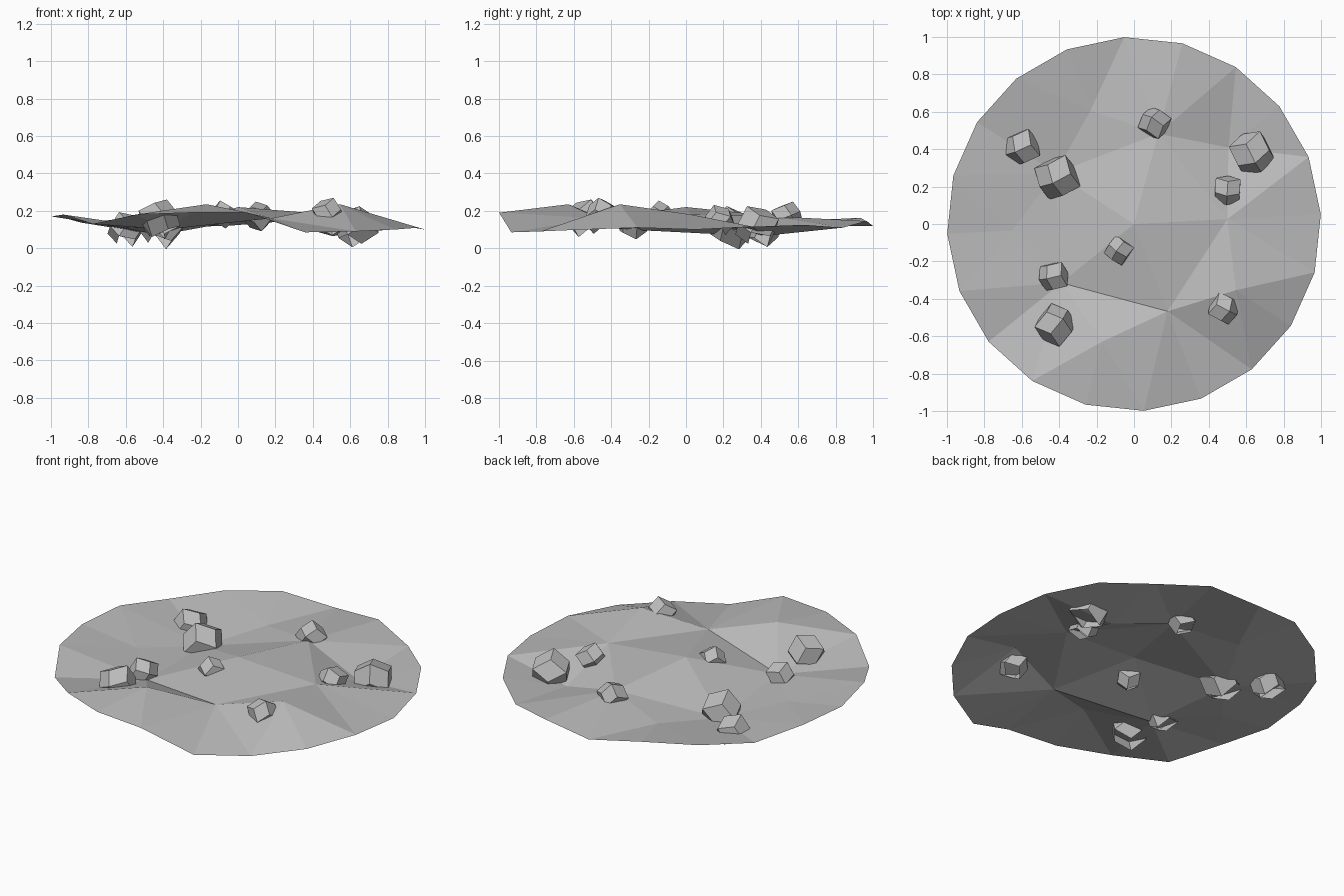
import bpy, bmesh, random
from math import cos, sin, radians
from mathutils import Matrix, Euler

random.seed(4)
cube = bpy.data.objects.get("Cube")
if cube:
    bpy.data.objects.remove(cube, do_unlink=True)

# One plain stone colour
stone = bpy.data.materials.new("grey_stone")
stone.use_nodes = True
grey = (0.5, 0.5, 0.5, 1)
stone.diffuse_color = grey
stone.node_tree.nodes["Principled BSDF"].inputs["Base Color"].default_value = grey


def finish(name, bm):
    mesh = bpy.data.meshes.new(name)
    bm.to_mesh(mesh)
    bm.free()
    mesh.materials.append(stone)
    obj = bpy.data.objects.new(name, mesh)
    bpy.context.collection.objects.link(obj)
    return obj


# Ground: centre, five inner and five middle points, twenty rim points
RIM = [.10, .115, .125, .11, .145, .12, .163, .155, .137, .172,
       .17, .18, .13, .18, .19, .19, .085, .09, .10, .11]
INNER = [.18, .065, .17, .115, .07, .115, .10, .235, .16, .235]

bm = bmesh.new()


def point(radius, degrees, z):
    a = radians(degrees + 3)
    return bm.verts.new((radius * cos(a), radius * sin(a), z))


rim = [point(1, 18 * i, z) for i, z in enumerate(RIM)]
inner = [point(.65 if i % 2 else .5, 36 * i, z) for i, z in enumerate(INNER)]
centre = bm.verts.new((0, 0, .22))
for i in range(10):
    a, b = inner[i], inner[(i + 1) % 10]
    r0, r1, r2 = (rim[(2 * i + k) % 20] for k in range(3))
    bm.faces.new((a, r0, r1))
    bm.faces.new((a, r1, b))
    bm.faces.new((b, r1, r2))
for i in range(0, 10, 2):
    a, m, b = inner[i], inner[i + 1], inner[(i + 2) % 10]
    bm.faces.new((a, m, b))
    bm.faces.new((centre, a, b))
finish("ground", bm)


# Rocks: chunky blocks with four-sided facets and an open underside
def rock(index, x, y, z, radius, turn):
    bm = bmesh.new()
    bmesh.ops.create_cube(bm, size=radius * 1.1)
    for axis in range(3):
        for side in (-1, 1):
            tip = [0, 0, 0]
            tip[axis] = side * radius * 1.1
            bm.verts.new(tip)
    bmesh.ops.delete(bm, geom=bm.faces[:], context='FACES_ONLY')
    bmesh.ops.convex_hull(bm, input=bm.verts[:])
    bmesh.ops.dissolve_limit(bm, angle_limit=radians(2),
                             verts=bm.verts[:], edges=bm.edges[:])
    tilt = Euler((radians(random.uniform(-25, 25)),
                  radians(random.uniform(-25, 25)), radians(turn)))
    bm.transform(Matrix.Diagonal((1, 1, .92, 1)) @ tilt.to_matrix().to_4x4())
    bm.normal_update()
    under = [f for f in bm.faces if f.normal.z < -.75]
    bmesh.ops.delete(bm, geom=under, context='FACES')
    obj = finish(f"rock_{index}", bm)
    obj.location = (x, y, z)


ROCKS = [
    (-.60, .41, .10, .10, 70), (-.41, .25, .11, .12, 70),
    (.11, .54, .17, .085, 15), (.63, .38, .115, .12, -15),
    (.50, .18, .15, .085, 40), (-.08, -.14, .18, .075, 10),
    (-.43, -.28, .125, .085, 60), (-.42, -.54, .16, .11, 5),
    (.48, -.45, .19, .085, 20),
]
for n, data in enumerate(ROCKS, 1):
    rock(n, *data)
